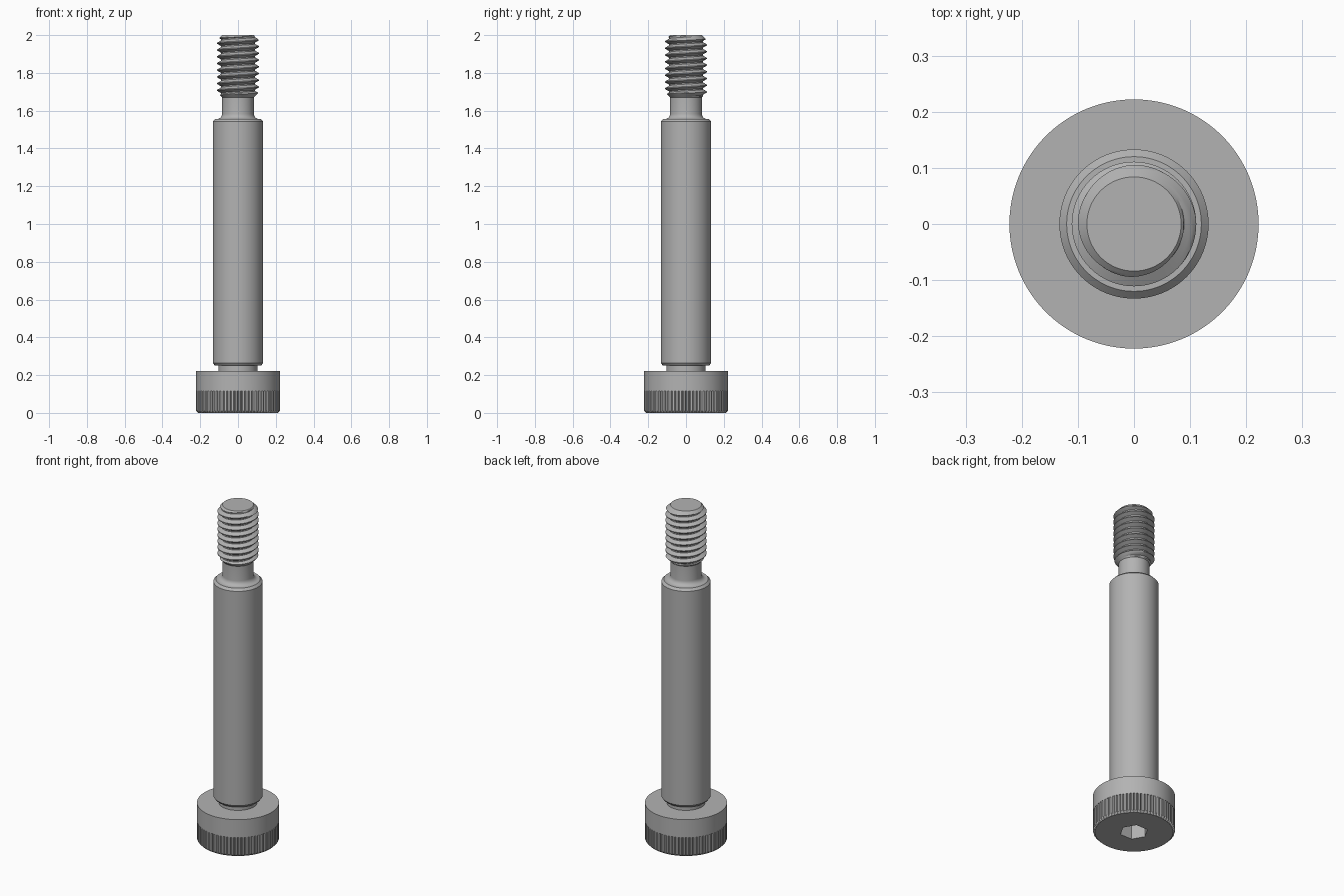
import bpy, bmesh
from math import sin, cos, pi, radians

cube = bpy.data.objects.get("Cube")
if cube:
    bpy.data.objects.remove(cube, do_unlink=True)

steel = bpy.data.materials.new("grey steel")
steel.use_nodes = True
grey = (0.45, 0.45, 0.45, 1)
steel.diffuse_color = grey
steel.node_tree.nodes["Principled BSDF"].inputs["Base Color"].default_value = grey


def finish(bm, name, angle=30):
    """Weld, orient and shade the mesh as a named object."""
    bmesh.ops.remove_doubles(bm, verts=bm.verts, dist=1e-5)
    bmesh.ops.dissolve_degenerate(bm, edges=bm.edges, dist=1e-6)
    bmesh.ops.recalc_face_normals(bm, faces=bm.faces)
    mesh = bpy.data.meshes.new(name)
    bm.to_mesh(mesh)
    bm.free()
    mesh.materials.append(steel)
    obj = bpy.data.objects.new(name, mesh)
    bpy.context.collection.objects.link(obj)
    bpy.ops.object.select_all(action='DESELECT')
    obj.select_set(True)
    bpy.context.view_layer.objects.active = obj
    bpy.ops.object.shade_smooth_by_angle(angle=radians(angle))
    return obj


def lathe(name, rings, segs=96, angle=30):
    """Rings are (radius, z); a radius may be a function of the segment index."""
    bm = bmesh.new()
    rows = []
    for radius, z in rings:
        row = []
        for i in range(segs):
            r = radius(i) if callable(radius) else radius
            t = 2 * pi * i / segs
            row.append(bm.verts.new((r * cos(t), r * sin(t), z)))
        rows.append(row)
    for a, b in zip(rows, rows[1:]):
        for i in range(segs):
            j = (i + 1) % segs
            bm.faces.new((a[i], a[j], b[j], b[i]))
    return finish(bm, name, angle)


# Head: hex socket underneath, knurled lower band, plain upper band
HEAD_SEGS = 288
HEAD_R = 0.222


def hexagon(i):
    t = (2 * pi * i / HEAD_SEGS) % (pi / 3)
    return 0.0667 / cos(t - pi / 6)


def knurl(i):
    return HEAD_R - (0.007 if i % 4 == 0 else 0)


lathe("head", [(0, 0.135), (hexagon, 0.11), (hexagon, 0), (0.211, 0),
               (knurl, 0.011), (knurl, 0.115), (HEAD_R, 0.115),
               (HEAD_R, 0.222), (0.09, 0.222)], HEAD_SEGS, 20)

# Shoulder with its relief neck and chamfered ends
lathe("shoulder", [(0.104, 0.221), (0.104, 0.25), (0.122, 0.25),
                   (0.133, 0.264), (0.133, 1.543), (0.12, 1.556),
                   (0.08, 1.556)])

# Thread neck with a fillet at its foot
FILLET = 0.027
foot = [(0.084 + FILLET * (1 - sin(k * pi / 12)),
         1.556 + FILLET * (1 - cos(k * pi / 12))) for k in range(7)]
lathe("thread_neck", foot + [(0.084, 1.675)])

# Thread: one helical strip trimmed by a chamfered envelope
PITCH, MAJOR, MINOR = 0.0356, 0.111, 0.0893
BOTTOM, TOP, END_R, STEPS = 1.67, 2.0, 0.084, 72
section = [(0, MAJOR), (0.125, MAJOR)]
section += [(0.125 + 0.35 * k / 4, MAJOR + (MINOR - MAJOR) * k / 4) for k in range(1, 5)]
section += [(0.65 + 0.35 * k / 4, MINOR + (MAJOR - MINOR) * k / 4) for k in range(5)]

bm = bmesh.new()
strip = []
for n in range(STEPS * 12 + 1):
    t = 2 * pi * n / STEPS
    row = []
    for u, r in section:
        z = BOTTOM - PITCH + PITCH * (n / STEPS + u - 0.5)
        z = min(max(z, BOTTOM), TOP)
        r = min(r, END_R + (z - BOTTOM), END_R + (TOP - z))
        row.append(bm.verts.new((r * cos(t), r * sin(t), z)))
    strip.append(row)
for a, b in zip(strip, strip[1:]):
    for k in range(len(section) - 1):
        bm.faces.new((a[k], b[k], b[k + 1], a[k + 1]))
finish(bm, "thread", 25)

# Flat end of the thread
lathe("thread_end", [(END_R, TOP), (0, TOP)], STEPS)
